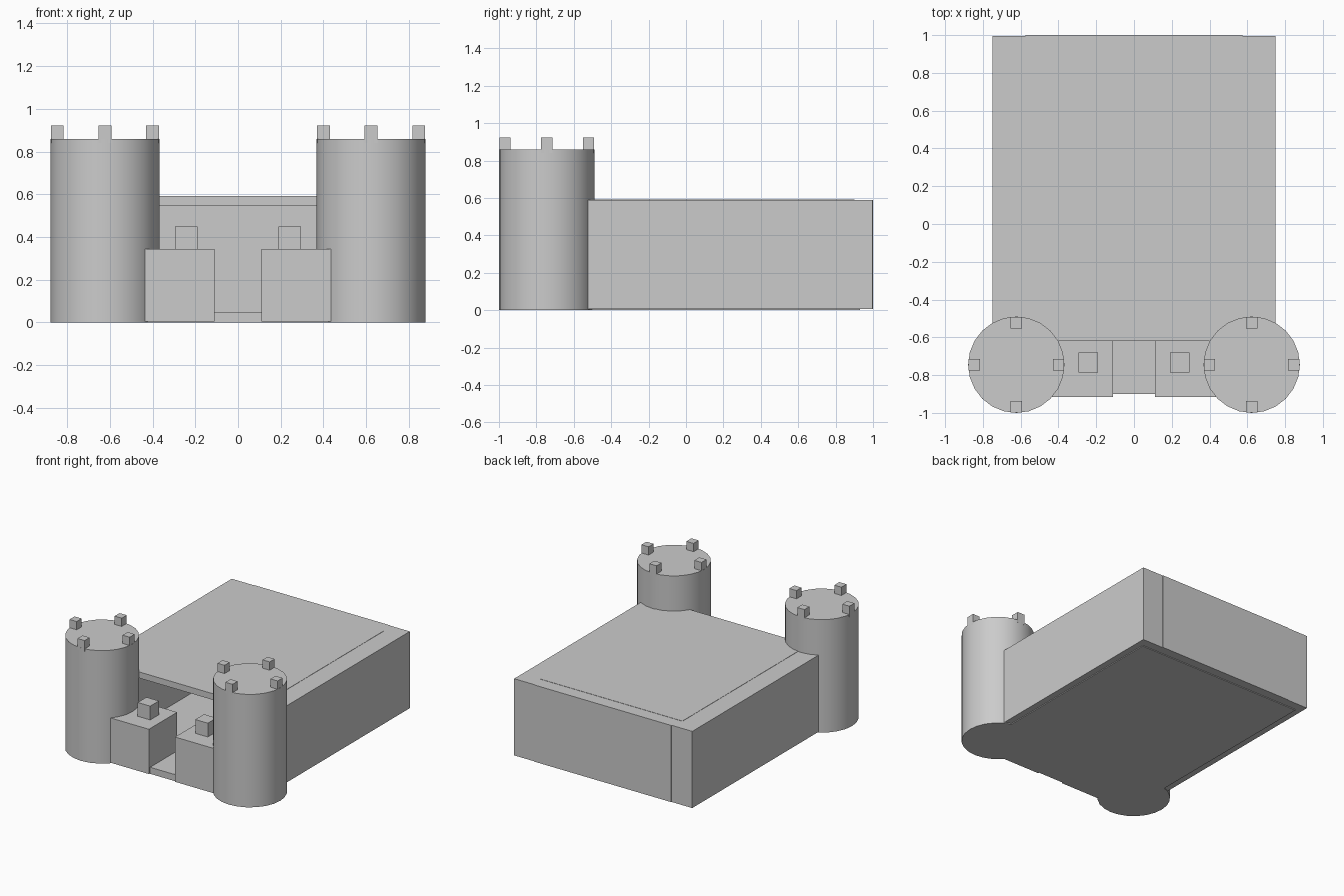
import bpy
from math import cos, sin, pi, radians

if "Cube" in bpy.data.objects:
    bpy.data.objects.remove(bpy.data.objects["Cube"])


def box(name, x, y, z):
    """Box from (min, max) pairs on each axis."""
    bpy.ops.mesh.primitive_cube_add(
        size=1, location=[(a + b) / 2 for a, b in (x, y, z)])
    ob = bpy.context.object
    ob.name = name
    ob.scale = [b - a for a, b in (x, y, z)]
    bpy.ops.object.transform_apply(location=False, rotation=False, scale=True)
    return ob


def mirrored(x, side):
    return tuple(sorted((x[0] * side, x[1] * side)))


# Hall: floor, back wall and roof, open at the front
box("floor", (-0.70, 0.70), (-0.90, 0.93), (0, 0.05))
box("back_wall", (-0.575, 0.575), (0.82, 1.0), (0.006, 0.59))
box("roof", (-0.60, 0.60), (-0.62, 0.90), (0.545, 0.592))

TOWER_X, TOWER_Y, RADIUS, HEIGHT = 0.623, -0.745, 0.255, 0.86

for side, label in ((-1, "left"), (1, "right")):
    # Thick side wall
    box(label + "_wall", mirrored((0.57, 0.75), side), (-0.62, 0.996), (0.006, 0.59))

    # Gate block with a small cube on top
    box(label + "_gate_block", mirrored((0.11, 0.44), side), (-0.915, -0.575), (0.004, 0.345))
    box(label + "_gate_cube", mirrored((0.19, 0.295), side), (-0.785, -0.68), (0.33, 0.45))

    # Round tower
    bpy.ops.mesh.primitive_cylinder_add(
        vertices=24, radius=RADIUS, depth=HEIGHT,
        location=(side * TOWER_X, TOWER_Y, HEIGHT / 2))
    bpy.context.object.name = label + "_tower"
    bpy.ops.object.shade_smooth_by_angle(angle=radians(30))

    # Four battlements around the rim
    for i in range(4):
        a = i * pi / 2
        cx = side * (TOWER_X + (RADIUS - 0.032) * cos(a))
        cy = TOWER_Y + (RADIUS - 0.032) * sin(a)
        box(f"{label}_battlement_{i + 1}", (cx - 0.03, cx + 0.03),
            (cy - 0.03, cy + 0.03), (HEIGHT - 0.02, 0.923))
